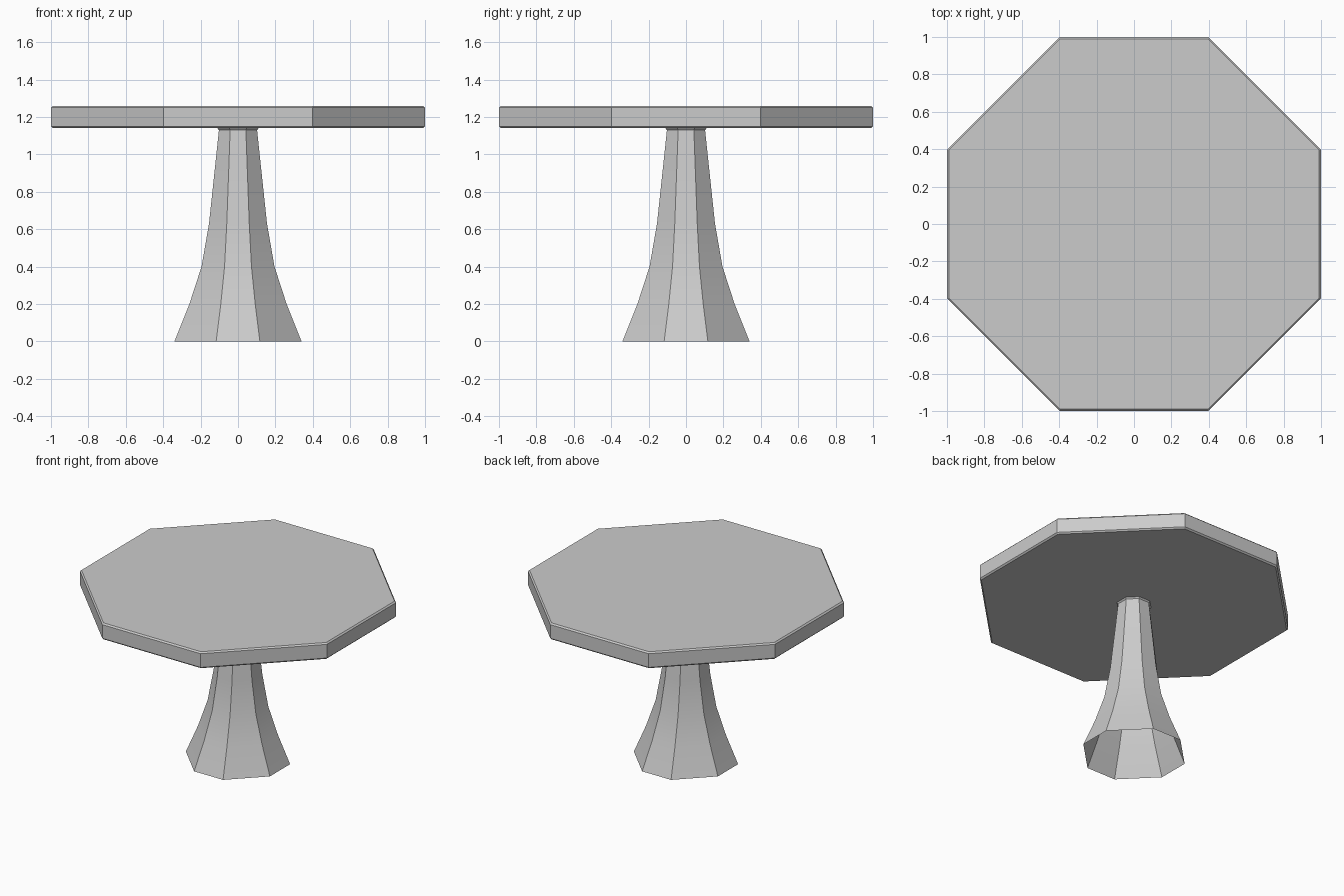
import bpy, math

if "Cube" in bpy.data.objects:
    bpy.data.objects.remove(bpy.data.objects["Cube"])


def octagon(w, c, z):
    """Eight corners: flats at distance w, flat half-length c."""
    return [(w, -c, z), (w, c, z), (c, w, z), (-c, w, z),
            (-w, c, z), (-w, -c, z), (-c, -w, z), (c, -w, z)]


def loft(name, rings, cap):
    verts = [v for r in rings for v in octagon(*r)]
    faces = []
    for k in range(len(rings) - 1):
        a, b = k * 8, k * 8 + 8
        for i in range(8):
            j = (i + 1) % 8
            faces.append((a + i, a + j, b + j, b + i))
    if cap:
        n = len(verts)
        faces.append(tuple(range(7, -1, -1)))
        faces.append(tuple(range(n - 8, n)))
    mesh = bpy.data.meshes.new(name)
    mesh.from_pydata(verts, [], faces)
    ob = bpy.data.objects.new(name, mesh)
    bpy.context.collection.objects.link(ob)
    return ob


# Octagonal top with small chamfers on both rims
loft("table_top", [(0.99, 0.395, 1.14), (1.0, 0.398, 1.15),
                   (1.0, 0.398, 1.25), (0.99, 0.395, 1.26)], True)

# Hollow flared pedestal, open at the bottom, with a tiny collar under the top
stem = loft("pedestal", [(0.34, 0.117, 0.0), (0.26, 0.092, 0.2),
                         (0.195, 0.072, 0.4), (0.155, 0.06, 0.63),
                         (0.102, 0.042, 1.13), (0.11, 0.045, 1.14)], False)
bpy.context.view_layer.objects.active = stem
stem.select_set(True)
bpy.ops.object.shade_smooth_by_angle(angle=math.radians(25))
